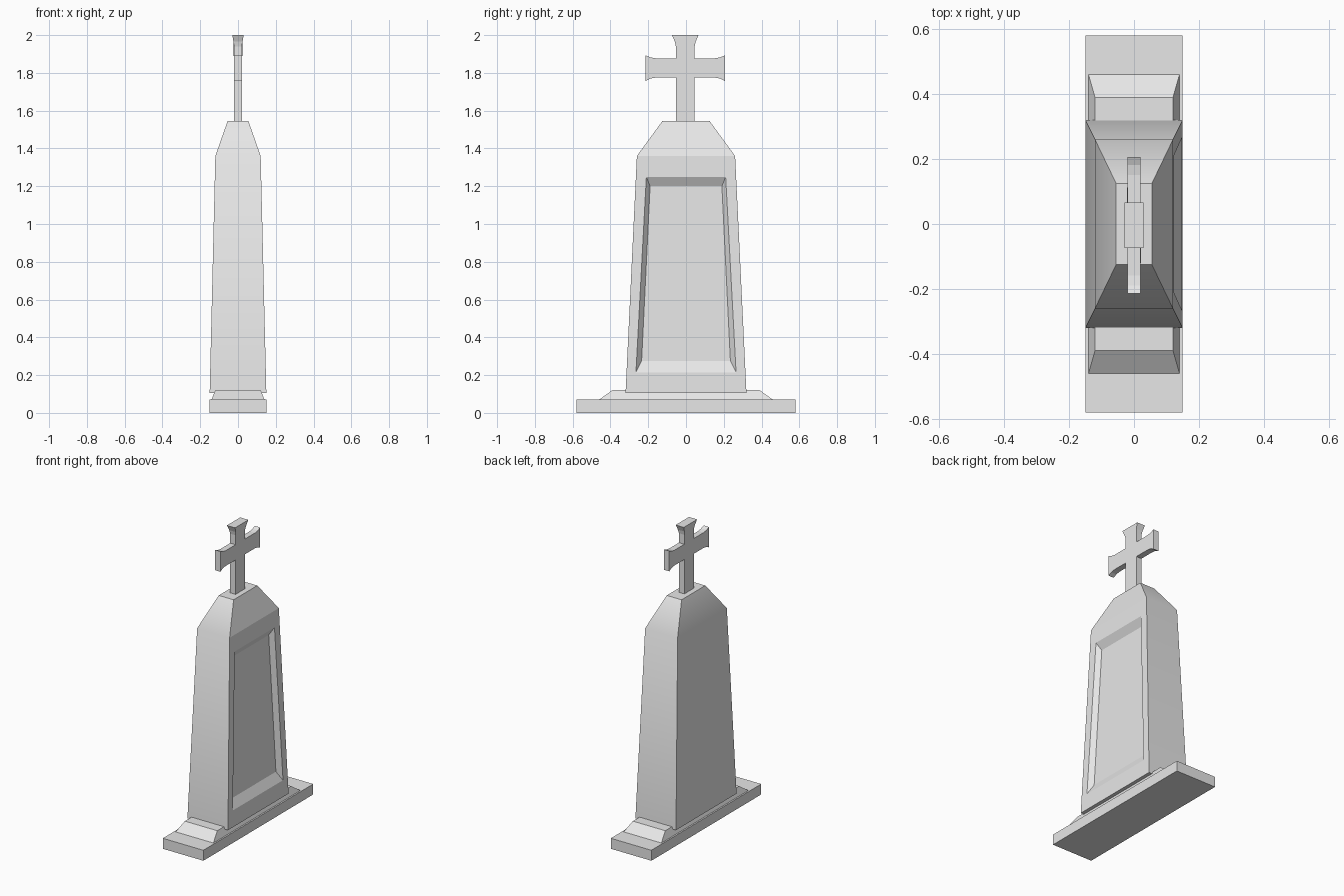
import bpy
import bmesh
import math

if "Cube" in bpy.data.objects:
    bpy.data.objects.remove(bpy.data.objects["Cube"], do_unlink=True)

stone = bpy.data.materials.new("light_grey_stone")
stone.use_nodes = True
GREY = (0.8, 0.8, 0.8, 1)
stone.diffuse_color = GREY
stone.node_tree.nodes["Principled BSDF"].inputs["Base Color"].default_value = GREY


def finish(name, bm):
    """Turn a bmesh into a named stone object."""
    bmesh.ops.recalc_face_normals(bm, faces=bm.faces[:])
    mesh = bpy.data.meshes.new(name)
    bm.to_mesh(mesh)
    bm.free()
    mesh.materials.append(stone)
    obj = bpy.data.objects.new(name, mesh)
    bpy.context.collection.objects.link(obj)
    return obj


def bridge(bm, a, b):
    n = len(a)
    return [bm.faces.new((a[i], a[(i + 1) % n], b[(i + 1) % n], b[i])) for i in range(n)]


def loft(sections):
    """Stack rectangular sections (half x, half y, z) into a closed solid."""
    bm = bmesh.new()
    rings = [[bm.verts.new((sx * x, sy * y, z))
              for sx, sy in ((1, -1), (1, 1), (-1, 1), (-1, -1))]
             for x, y, z in sections]
    bm.faces.new(rings[0])
    bm.faces.new(rings[-1])
    for a, b in zip(rings, rings[1:]):
        bridge(bm, a, b)
    return bm, rings


# Ground slab and sloped plinth
finish("ground_slab", loft([(0.15, 0.58, 0), (0.15, 0.58, 0.07)])[0])
finish("sloped_plinth", loft([(0.14, 0.46, 0.07), (0.12, 0.39, 0.12)])[0])

# Tapered headstone with sloping shoulders
BOTTOM, SHOULDER = 0.105, 1.36
bm, rings = loft([(0.15, 0.32, BOTTOM), (0.12, 0.26, SHOULDER), (0.055, 0.125, 1.545)])
low, high = rings[0], rings[1]
outline = [low[0], low[1], high[1], high[0]]
broad_face = next(f for f in bm.faces if set(f.verts) == set(outline))
bm.faces.remove(broad_face)


def panel_ring(low_y, low_z, high_y, high_z, depth):
    """Four corners lying parallel to the leaning broad face."""
    ring = []
    for y, z in ((-low_y, low_z), (low_y, low_z), (high_y, high_z), (-high_y, high_z)):
        x = 0.15 - 0.03 * (z - BOTTOM) / (SHOULDER - BOTTOM) - depth
        ring.append(bm.verts.new((x, y, z)))
    return ring


# Recessed panel with bevelled reveals on one broad face
outer = panel_ring(0.265, 0.215, 0.21, 1.25, 0)
inner = panel_ring(0.235, 0.275, 0.19, 1.20, 0.03)
bridge(bm, outline, outer)
bridge(bm, outer, inner)
bm.faces.new(inner)
headstone = finish("headstone", bm)
bpy.context.view_layer.objects.active = headstone
headstone.select_set(True)
bpy.ops.object.shade_smooth_by_angle(angle=math.radians(40))
for poly in headstone.data.polygons:
    if poly.center.x > 0.05:
        poly.use_smooth = False

# Cross with flared ends: half outline, mirrored and extruded
half = [(0.05, 1.54), (0.05, 1.775), (0.155, 1.775), (0.185, 1.77), (0.21, 1.757),
        (0.21, 1.893), (0.185, 1.882), (0.155, 1.877), (0.05, 1.877),
        (0.05, 1.94), (0.055, 1.965), (0.07, 2.0)]
profile = half + [(-y, z) for y, z in reversed(half)]
bm = bmesh.new()
sides = []
for side in (-1, 1):
    ring = []
    for y, z in profile:
        # The top end also flares in thickness
        thick = 0.02 + max(0, z - 1.94) / 6
        ring.append(bm.verts.new((side * thick, y - 0.004, z)))
    sides.append(ring)
    bm.faces.new(ring)
bridge(bm, sides[0], sides[1])
finish("cross", bm)
